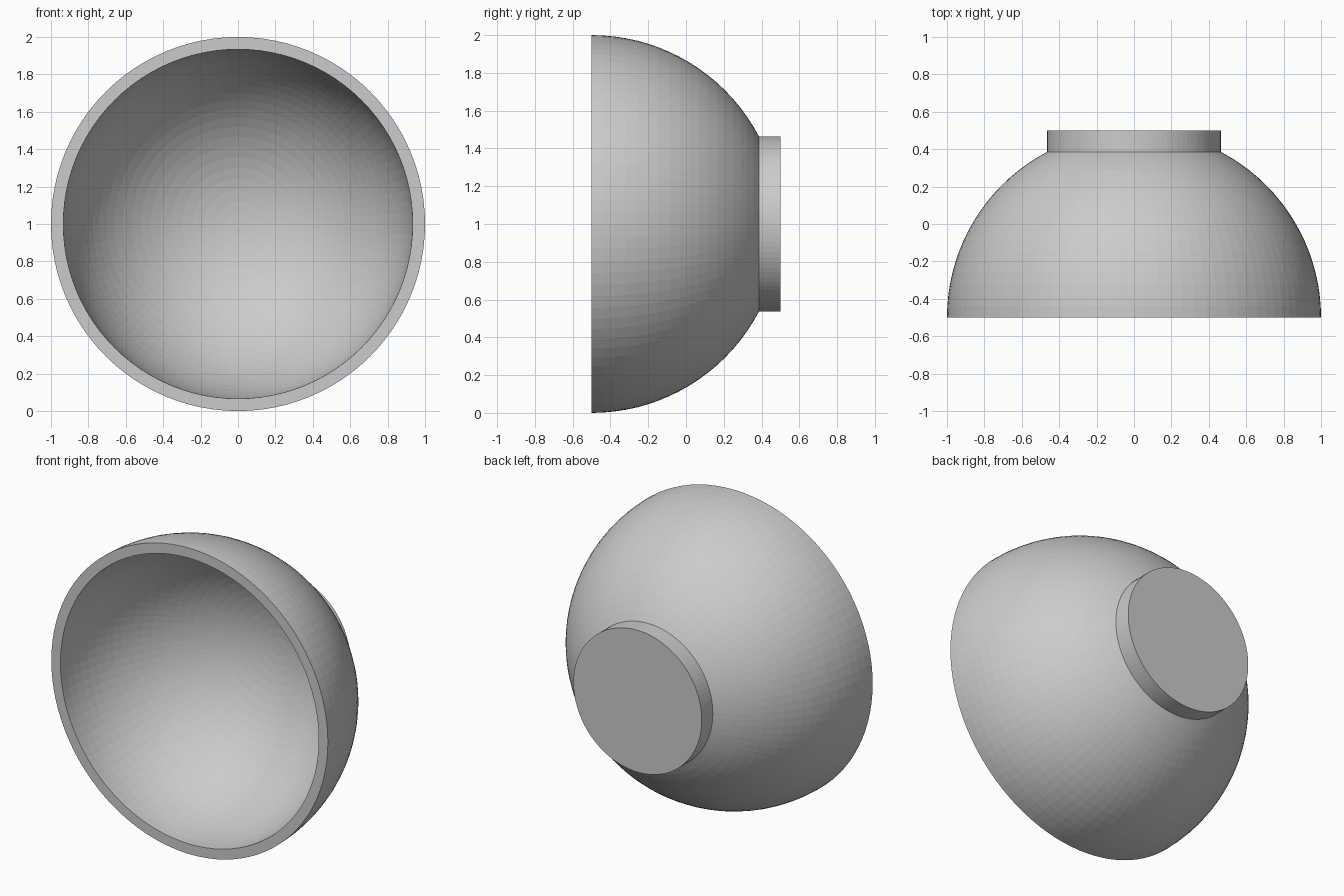
import bpy, bmesh
from math import sin, cos, asin, pi
from mathutils import Vector

if "Cube" in bpy.data.objects:
    bpy.data.objects.remove(bpy.data.objects["Cube"])

CENTRE = Vector((0, -0.5, 1))   # centre of the open rim
R_OUT, R_IN, R_FOOT, DEPTH = 1.0, 0.934, 0.464, 1.0
SEGMENTS = 96


def arc(radius, start, end, steps):
    """(distance from axis, depth) points, angle measured from the bowl's axis"""
    angles = [start + (end - start) * i / steps for i in range(steps + 1)]
    return [(radius * sin(a), radius * cos(a)) for a in angles]


def revolve(name, profile):
    """Turn a profile around the front-to-back axis into a closed solid"""
    bm = bmesh.new()
    verts = [bm.verts.new(CENTRE + Vector((r, d, 0))) for r, d in profile]
    edges = [bm.edges.new(pair) for pair in zip(verts, verts[1:])]
    bmesh.ops.spin(bm, geom=verts + edges, cent=CENTRE, axis=(0, 1, 0),
                   angle=2 * pi, steps=SEGMENTS, use_duplicate=False)
    bmesh.ops.remove_doubles(bm, verts=bm.verts, dist=1e-4)
    bmesh.ops.recalc_face_normals(bm, faces=bm.faces)
    mesh = bpy.data.meshes.new(name)
    bm.to_mesh(mesh)
    bm.free()
    obj = bpy.data.objects.new(name, mesh)
    bpy.context.collection.objects.link(obj)
    return obj


# Hollow, rim, outer wall, then the round foot
inner = arc(R_IN, 0, pi / 2, 24)
outer = arc(R_OUT, pi / 2, asin(R_FOOT / R_OUT), 18)
foot = [(R_FOOT, DEPTH), (0, DEPTH)]
revolve("bowl_with_foot", inner + outer + foot)
